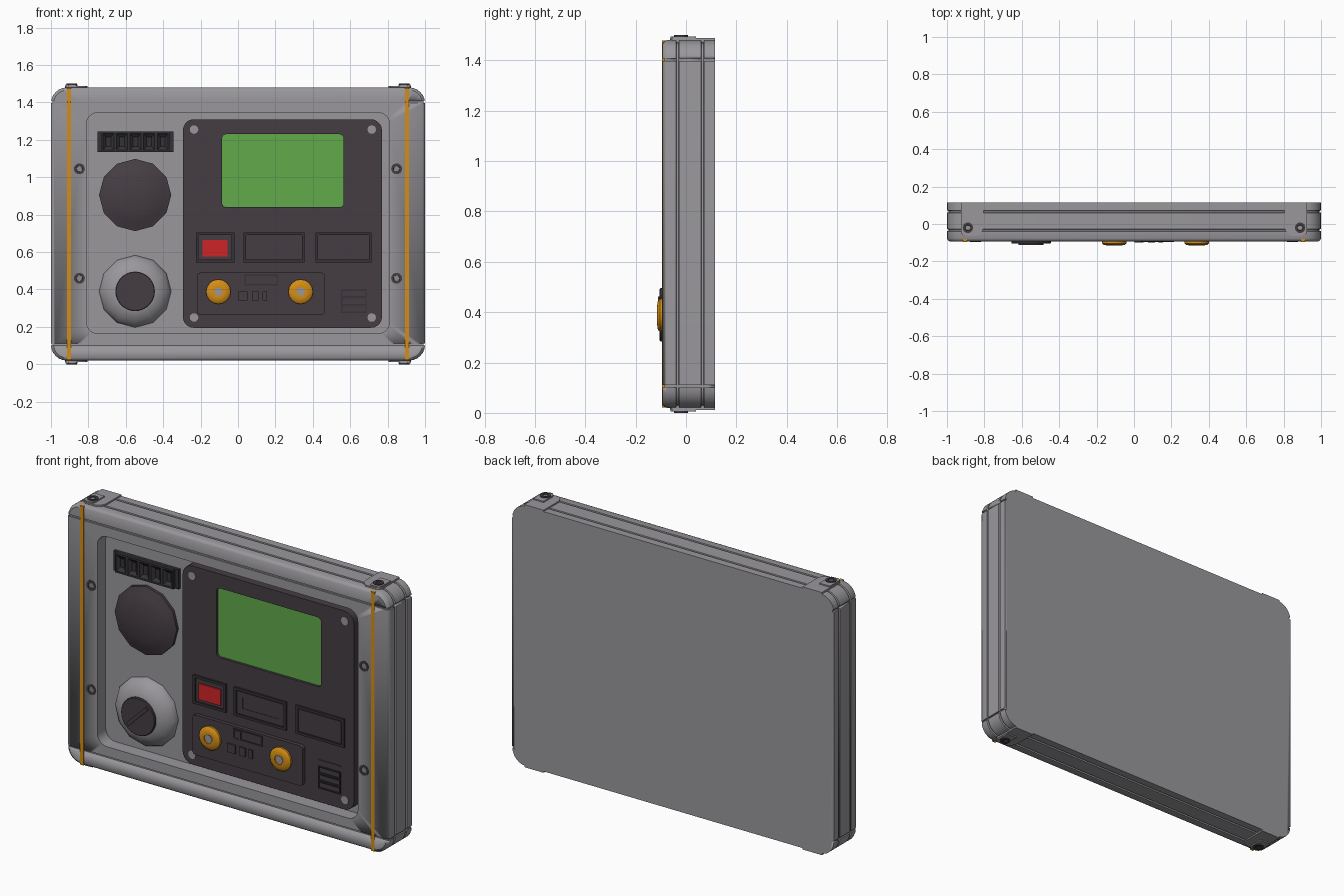
import bpy, bmesh, math

if "Cube" in bpy.data.objects:
    bpy.data.objects.remove(bpy.data.objects["Cube"])

def material(name, r, g, b):
    m = bpy.data.materials.new(name)
    m.diffuse_color = (r, g, b, 1)
    m.use_nodes = True
    m.node_tree.nodes["Principled BSDF"].inputs["Base Color"].default_value = m.diffuse_color
    return m

GREY = material("case_grey", .32, .31, .33)
DARK = material("panel_dark", .060, .047, .056)
BLACK = material("trim_black", .035, .032, .036)
GREEN = material("screen_green", .12, .40, .07)
RED = material("button_red", .62, .018, .02)
AMBER = material("amber", .66, .27, .008)

# ---------- helpers: rings of points in XZ at a depth y, skinned together ----------
def rect(cx, cz, w, h, r, y, seg=5):
    pts = []
    for i, (sx, sz) in enumerate(((1, 1), (-1, 1), (-1, -1), (1, -1))):
        for k in range(seg + 1 if r else 1):
            a = math.pi / 2 * (i + k / seg)
            pts.append((cx + sx * (w / 2 - r) + r * math.cos(a), y,
                        cz + sz * (h / 2 - r) + r * math.sin(a)))
    return pts

def circ(cx, cz, r, y, n=24):
    return [(cx + r * math.cos(2 * math.pi * k / n), y,
             cz + r * math.sin(2 * math.pi * k / n)) for k in range(n)]

def loft(name, rings, mat, cap_mat=None, angle=35):
    bm = bmesh.new()
    vs = [[bm.verts.new(p) for p in ring] for ring in rings]
    n = len(vs[0])
    for a, b in zip(vs, vs[1:]):
        for i in range(n):
            bm.faces.new((a[i], a[(i + 1) % n], b[(i + 1) % n], b[i]))
    bm.faces.new(vs[0])
    cap = bm.faces.new(vs[-1])
    if cap_mat:
        cap.material_index = 1
    bmesh.ops.recalc_face_normals(bm, faces=bm.faces)
    for f in bm.faces:
        f.smooth = True
    me = bpy.data.meshes.new(name)
    bm.to_mesh(me)
    bm.free()
    me.materials.append(mat)
    if cap_mat:
        me.materials.append(cap_mat)
    me.set_sharp_from_angle(angle=math.radians(angle))
    ob = bpy.data.objects.new(name, me)
    bpy.context.collection.objects.link(ob)
    return ob

def plate(name, x0, x1, z0, z1, y0, y1, mat, r=0):
    c = ((x0 + x1) / 2, (z0 + z1) / 2, x1 - x0, z1 - z0, r)
    return loft(name, [rect(*c, y0), rect(*c, y1)], mat)

def tray(name, x0, x1, z0, z1, y0, y1, rim, floor, mat, r=0, cap=None):
    """Plate with a raised rim and a sunken floor."""
    cx, cz, w, h = (x0 + x1) / 2, (z0 + z1) / 2, x1 - x0, z1 - z0
    return loft(name, [rect(cx, cz, w, h, r, y0), rect(cx, cz, w, h, r, y1),
                       rect(cx, cz, w - 2 * rim, h - 2 * rim, r, y1),
                       rect(cx, cz, w - 2 * rim, h - 2 * rim, r, floor)], mat, cap)

def prism(name, pts, z0, z1, mat):
    return loft(name, [[(x, y, z) for x, y in pts] for z in (z0, z1)], mat)

BACK, FRONT, FLOOR, PANEL = .115, -.093, -.018, -.07

# ---------- case: side grooves, rounded front edge and front recess ----------
def shell(inset, y):
    return rect(0, .75, 2 - 2 * inset, 1.46 - 2 * inset, .085 - inset, y, 6)

steps = [(0, BACK)]
for g in (.066, -.033):
    steps += [(0, g + .006), (.009, g + .004), (.009, g - .004), (0, g - .006)]
steps += [(0, -.077), (.004, -.086), (.014, FRONT)]
rings = [shell(i, y) for i, y in steps]
rings += [rect(0, .755, 1.62, 1.18, .06, FRONT, 6), rect(0, .755, 1.62, 1.18, .06, FLOOR, 6)]
case = loft("case", rings, GREY)

# horizontal grooves around front and sides
for z in (.105, 1.403):
    d = .991
    u = [(-1.1, .2), (-1.1, -.2), (1.1, -.2), (1.1, .2), (d, .2), (d, -.085), (-d, -.085), (-d, .2)]
    cutter = prism("groove_cutter", u, z - .005, z + .005, GREY)
    cutter.hide_render = True
    mod = case.modifiers.new("groove", "BOOLEAN")
    mod.object, mod.operation, mod.solver = cutter, "DIFFERENCE", "EXACT"
    bpy.context.view_layer.objects.active = case
    bpy.ops.object.modifier_apply(modifier=mod.name)
    bpy.data.objects.remove(cutter)

# ---------- rails, frame screws and corner brackets ----------
for s in (-1, 1):
    plate("amber_rail", s * .904 - .011, s * .904 + .011, .022, 1.478, -.07, -.096, AMBER)
    for z in (.46, 1.045):
        loft("frame_screw", [circ(s * .848, z, .029, -.085), circ(s * .848, z, .029, -.096),
                             circ(s * .848, z, .016, -.096), circ(s * .848, z, .014, -.09)], DARK)
    for top in (0, 1):
        def zz(v):
            return v if top else 1.5 - v
        low = [(.805, BACK), (.805, -.02), (.815, -.047), (.84, -.064), (.905, -.064),
               (.92, -.055), (.925, -.04), (.925, BACK)]
        pad = [(.858, .04), (.858, -.045), (.865, -.058), (.905, -.062), (.92, -.053),
               (.923, -.04), (.923, .04)]
        prism("bracket", [(s * x, y) for x, y in low], zz(1.465), zz(1.488), GREY)
        prism("bracket_pad", [(s * x, y) for x, y in pad], zz(1.486), zz(1.495), GREY)
        screw = [[(s * .888 + r * math.cos(k * math.pi / 10), -.02 + r * math.sin(k * math.pi / 10), zz(h))
                  for k in range(20)] for r, h in ((.028, 1.48), (.028, 1.5), (.015, 1.5), (.013, 1.495))]
        loft("bracket_screw", screw, DARK)

# ---------- left side: vent, speaker dome and dial ----------
plate("vent_base", -.75, -.345, 1.135, 1.245, FLOOR + .005, -.035, BLACK)
for k in range(5):
    cx = -.6925 + k * .0725
    loft("vent_cell", [rect(cx, 1.19, .0725, .108, 0, -.03), rect(cx, 1.19, .0725, .108, 0, -.052),
                       rect(cx, 1.19, .058, .088, 0, -.052), rect(cx, 1.19, .026, .05, 0, -.037)], BLACK)

def dome(name, cz, profile, mat):
    return loft(name, [circ(-.55, cz, r, y, 12) for r, y in profile], mat, angle=50)

dome("speaker_dome", .905, [(.193, FLOOR + .005), (.193, -.034), (.18, -.038), (.15, -.052),
                            (.105, -.064), (.055, -.071), (.01, -.073)], DARK)
dome("dial_base", .39, [(.193, FLOOR + .005), (.193, -.026), (.181, -.048), (.16, -.068),
                        (.135, -.084), (.105, -.094), (.06, -.096)], GREY)
loft("dial", [circ(-.55, .39, .106, -.08, 28), circ(-.55, .39, .106, -.101, 28),
              circ(-.55, .39, .102, -.105, 28)], DARK)
c45 = math.sqrt(.5)
bar = [(a * c45 - b * c45, a * c45 + b * c45) for a, b in ((-.085, -.01), (.085, -.01), (.085, .01), (-.085, .01))]
loft("dial_pointer", [[(-.55 + u, y, .395 + v) for u, v in bar] for y in (-.1, -.112)], DARK)

# ---------- control panel with sunken screen ----------
outer = (.2375, .7525, 1.065, 1.115, .06)
screen = (.24, 1.035, .65, .39, .022)
loft("control_panel", [rect(*outer, FLOOR + .005), rect(*outer, PANEL), rect(*screen, PANEL),
                       rect(*screen, PANEL + .014)], DARK, GREEN)
for x in (-.235, .715):
    for z in (.25, 1.255):
        loft("panel_screw", [circ(x, z, .023, PANEL + .01, 12), circ(x, z, .023, PANEL - .004, 12)], GREY)

# three framed buttons
for x0, x1 in ((-.225, -.02), (.03, .355), (.415, .715)):
    tray("button_frame", x0, x1, .545, .705, PANEL + .005, -.081, .014, PANEL - .001, BLACK, cap=DARK)
plate("red_button", -.19, -.055, .575, .665, PANEL, -.079, RED)
tray("wide_button", .05, .335, .565, .685, PANEL, -.074, .03, PANEL - .0015, DARK)
plate("flat_button", .433, .697, .563, .687, PANEL, -.079, DARK)

# lower socket plate with switch, keys and amber knobs
plate("socket_plate", -.22, .465, .265, .49, PANEL + .005, -.091, DARK, .02)
tray("switch_frame", .035, .215, .422, .48, -.085, -.096, .007, -.092, BLACK, cap=DARK)
plate("switch_slider", .045, .085, .43, .472, -.09, -.097, DARK)
for x0, x1 in ((.003, .052), (.075, .112), (.132, .156)):
    plate("small_key", x0, x1, .34, .388, -.085, -.1, DARK)
for x in (-.105, .335):
    loft("amber_knob", [circ(x, .388, r, y, 16) for r, y in
                        ((.065, -.085), (.066, -.103), (.056, -.112), (.034, -.115), (.027, -.115), (.027, -.11))], AMBER)
    loft("knob_centre", [circ(x, .388, .024, -.105, 6), circ(x, .388, .024, -.113, 6)], GREY)

# small grille
for k in range(3):
    z = .275 + k * .042
    tray("grille_slot", .552, .688, z, z + .04, PANEL + .005, PANEL - .008, .006, PANEL - .001, BLACK, cap=DARK)
plate("grille_bar", .55, .69, .428, .434, PANEL + .005, PANEL - .004, DARK)
